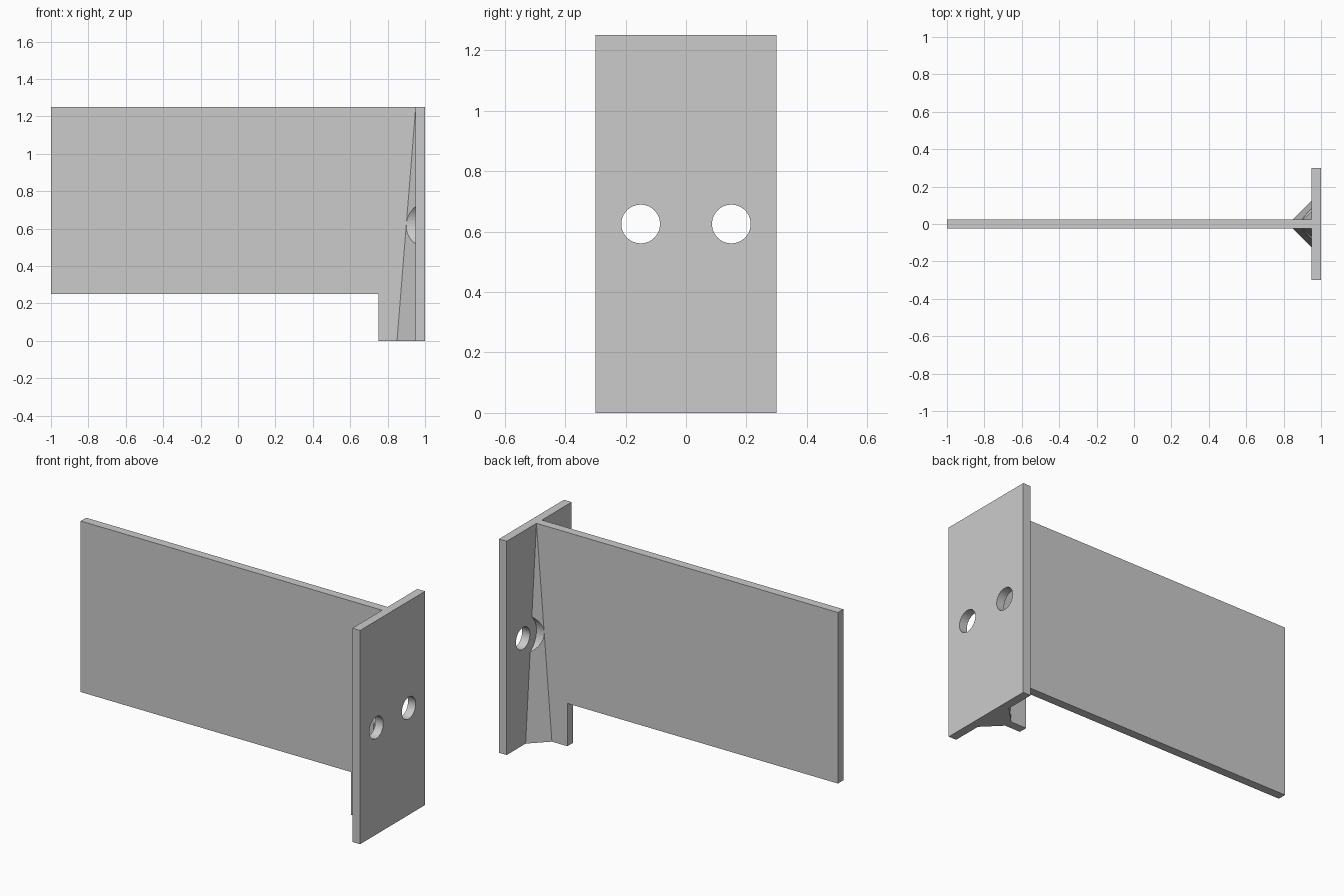
import bpy
import bmesh
from math import pi
from mathutils import Vector, Matrix

cube = bpy.data.objects.get("Cube")
if cube:
    bpy.data.objects.remove(cube, do_unlink=True)

grey = bpy.data.materials.new("plain_grey")
grey.use_nodes = True
grey.diffuse_color = (0.6, 0.6, 0.6, 1)
grey.node_tree.nodes["Principled BSDF"].inputs["Base Color"].default_value = (0.6, 0.6, 0.6, 1)


def make_object(name, bm):
    bmesh.ops.recalc_face_normals(bm, faces=bm.faces)
    mesh = bpy.data.meshes.new(name)
    bm.to_mesh(mesh)
    bm.free()
    mesh.materials.append(grey)
    obj = bpy.data.objects.new(name, mesh)
    bpy.context.collection.objects.link(obj)
    return obj


def extrude_profile(name, points, direction):
    bm = bmesh.new()
    face = bm.faces.new([bm.verts.new(p) for p in points])
    result = bmesh.ops.extrude_face_region(bm, geom=[face], use_keep_orig=True)
    verts = [g for g in result["geom"] if isinstance(g, bmesh.types.BMVert)]
    bmesh.ops.translate(bm, verts=verts, vec=Vector(direction))
    return make_object(name, bm)


def cutter(name, x, y, radius, length):
    # Cylinder lying along x at bolt height
    bm = bmesh.new()
    bmesh.ops.create_cone(
        bm, cap_ends=True, segments=64, radius1=radius, radius2=radius, depth=length,
        matrix=Matrix.Translation((x, y, 0.625)) @ Matrix.Rotation(pi / 2, 4, "Y"))
    obj = make_object(name, bm)
    obj.hide_render = True
    obj.hide_set(True)
    return obj


def cut(obj, tool):
    mod = obj.modifiers.new(tool.name, "BOOLEAN")
    mod.operation = "DIFFERENCE"
    mod.solver = "EXACT"
    mod.object = tool


def smooth(obj):
    bpy.ops.object.select_all(action="DESELECT")
    obj.select_set(True)
    bpy.context.view_layer.objects.active = obj
    bpy.ops.object.shade_smooth_by_angle(angle=pi / 6)


# Upright end plate with two bolt holes
end_plate = extrude_profile(
    "end_plate", [(0.95, -0.3, 0), (0.95, 0.3, 0), (0.95, 0.3, 1.25), (0.95, -0.3, 1.25)],
    (0.05, 0, 0))

# Long web with a short foot beside the end plate
outline = [(-1, 0.25), (0.75, 0.25), (0.75, 0), (0.95, 0), (0.95, 1.25), (-1, 1.25)]
extrude_profile("web", [(x, -0.025, z) for x, z in outline], (0, 0.05, 0))

# Tapered corner gussets, relieved around the bolt holes
for side, label in ((-1, "front"), (1, "back")):
    bm = bmesh.new()
    corners = [(0.85, 0.025, 0), (0.95, 0.025, 0), (0.95, 0.125, 0), (0.95, 0.025, 1.25)]
    v = [bm.verts.new((x, side * y, z)) for x, y, z in corners]
    for trio in ((0, 1, 2), (0, 1, 3), (1, 2, 3), (2, 0, 3)):
        bm.faces.new([v[i] for i in trio])
    gusset = make_object(label + "_gusset", bm)
    cut(gusset, cutter(label + "_relief_cutter", 0.9, side * 0.15, 0.125, 0.3))
    cut(end_plate, cutter(label + "_hole_cutter", 0.975, side * 0.15, 0.064, 0.2))
    smooth(gusset)
smooth(end_plate)
